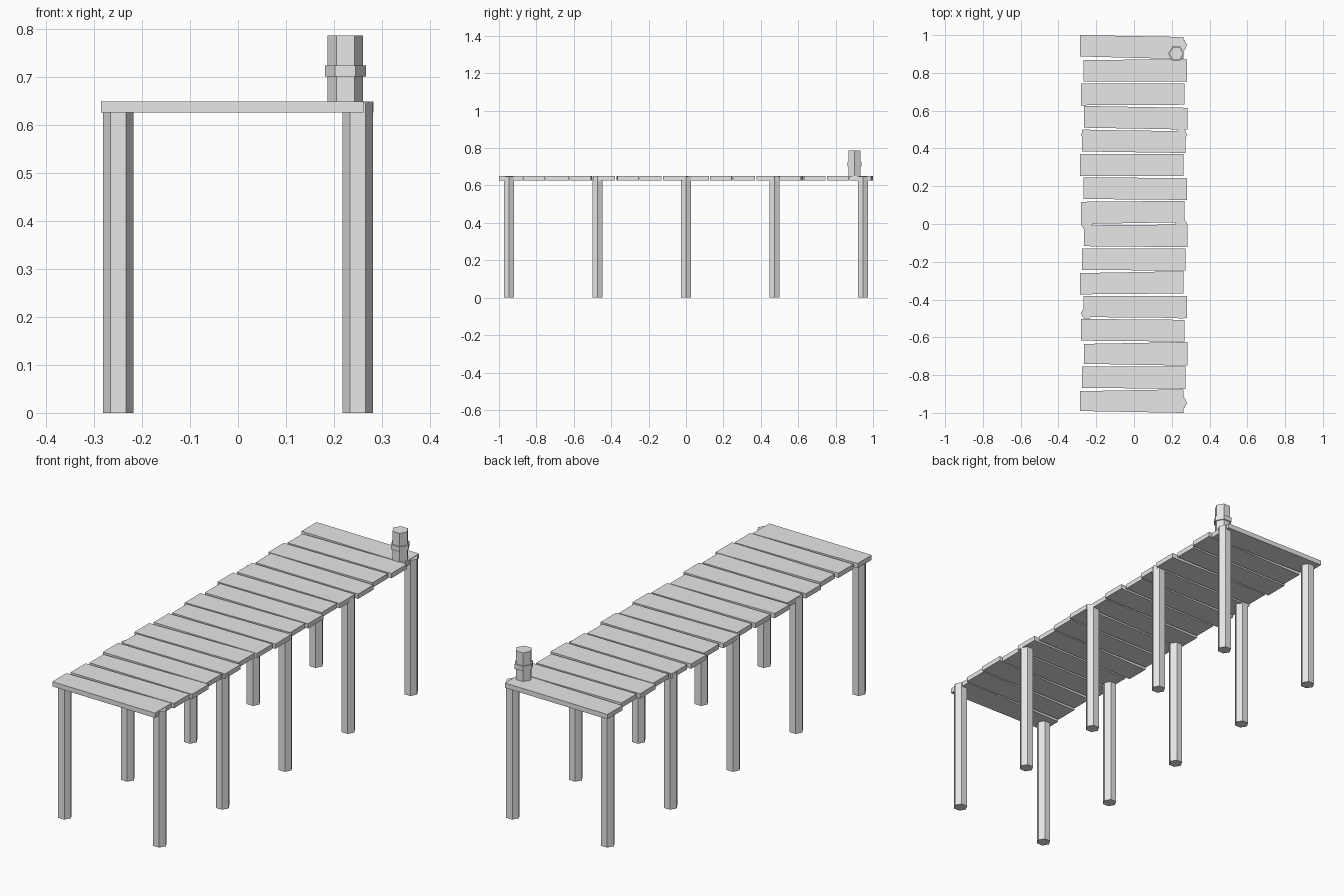
import bpy
from math import radians, sin, cos, pi, atan

if "Cube" in bpy.data.objects:
    bpy.data.objects.remove(bpy.data.objects["Cube"], do_unlink=True)

GREY = (0.8, 0.8, 0.8, 1)
weathered_grey = bpy.data.materials.new("weathered_grey")
weathered_grey.use_nodes = True
weathered_grey.diffuse_color = GREY
weathered_grey.node_tree.nodes["Principled BSDF"].inputs["Base Color"].default_value = GREY

DECK_BOTTOM, DECK_TOP = 0.627, 0.65
PITCH = 0.125


def finish(name):
    ob = bpy.context.object
    ob.name = ob.data.name = name
    ob.data.materials.append(weathered_grey)
    return ob


def hex_prism(name, x, y, z0, z1, radius):
    """Six-sided upright prism with flat sides facing front and back."""
    bpy.ops.mesh.primitive_cylinder_add(vertices=6, radius=radius, depth=z1 - z0,
                                        location=(x, y, (z0 + z1) / 2))
    ob = finish(name)
    for v in ob.data.vertices:
        v.co.x, v.co.y = v.co.y, -v.co.x
    return ob


def plank(name, x, y, back_drop, front_drop):
    """Board whose long edges each slope a little towards the right end."""
    bpy.ops.mesh.primitive_cube_add(size=1, location=(x, y, (DECK_BOTTOM + DECK_TOP) / 2))
    ob = finish(name)
    for v in ob.data.vertices:
        drop = back_drop if v.co.y > 0 else front_drop
        v.co.y = v.co.y * 0.115 - drop * v.co.x
        v.co.x *= 0.548
        v.co.z *= DECK_TOP - DECK_BOTTOM


# Deck boards, laid from the back to the front with a repeating stagger
stagger = (-0.012, 0.006, -0.006, 0.009, -0.001)
back_drops = (10, -4, 0, 10, 8, 0, 5, -5, -5, 0, -10, 0, 5, -10, 0, -10)
front_drops = (14, 0, -3, 10, 8, 0, 5, -10, 5, 5, -5, 5, 5, 10, 5, 10)
for i, (back, front) in enumerate(zip(back_drops, front_drops)):
    plank(f"deck_plank_{i + 1}", stagger[i % 5], (7.5 - i) * PITCH, back / 1000, front / 1000)

# Support posts in pairs, tops set into the deck
for row in range(5):
    y = (row - 2) * 0.473
    for side, sx in (("left", 1), ("right", -1)):
        hex_prism(f"post_{side}_{row + 1}", sx * 0.25, y, 0, DECK_TOP - 0.003, 0.032)

# Mooring post with a collar at the back left corner
hex_prism("mooring_post", 0.224, 0.902, DECK_TOP - 0.01, 0.787, 0.037)
hex_prism("mooring_collar", 0.224, 0.902, 0.702, 0.725, 0.043)
